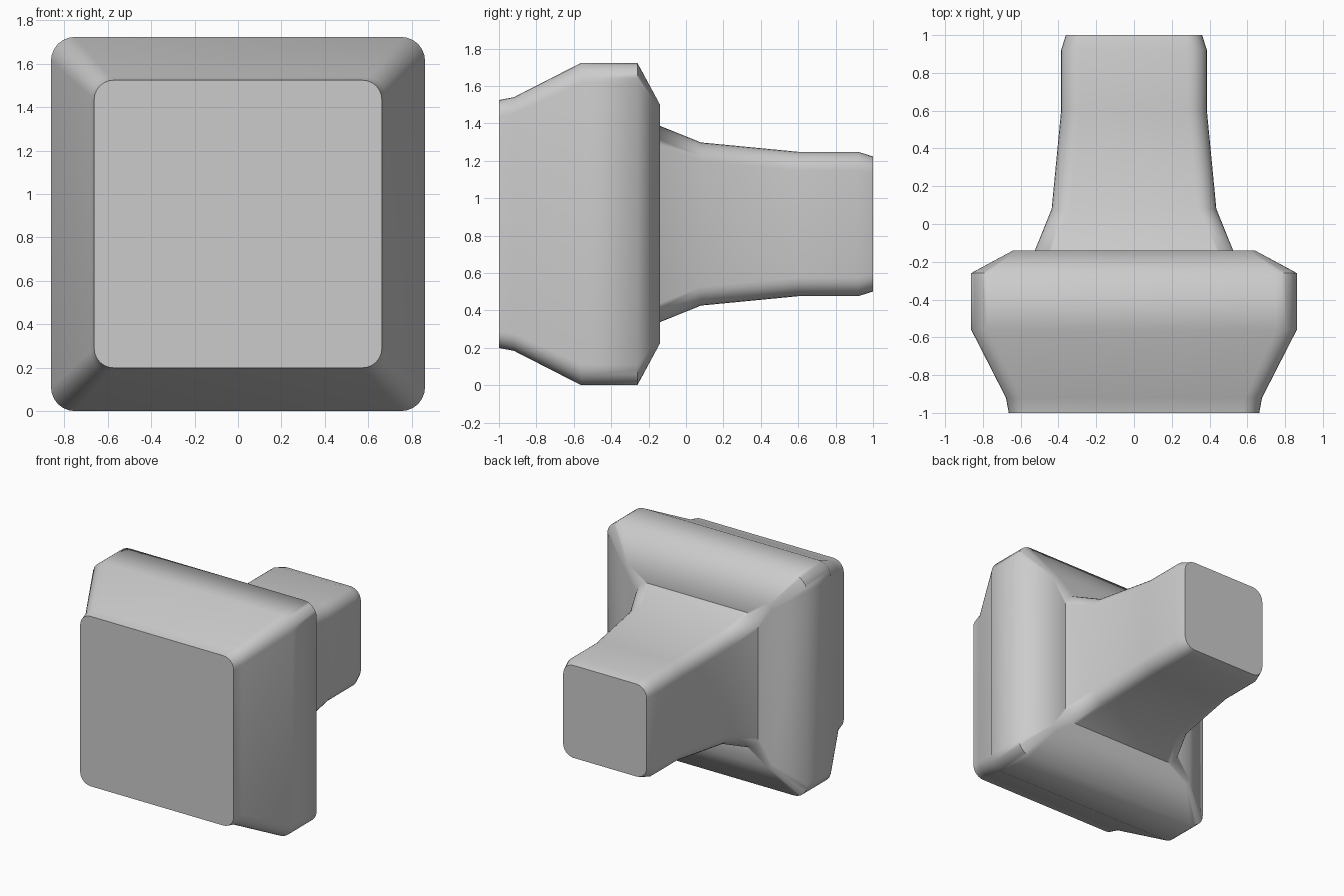
import bpy, bmesh
from math import cos, sin, pi, radians

if "Cube" in bpy.data.objects:
    bpy.data.objects.remove(bpy.data.objects["Cube"])

CENTRE_Z = 0.862
CORNER_STEPS = 6


def rounded_square(bm, y, half, radius):
    """Ring of vertices: a square with rounded corners, facing along y."""
    ring = []
    inner = half - radius
    for corner, (sx, sz) in enumerate([(1, 1), (-1, 1), (-1, -1), (1, -1)]):
        for i in range(CORNER_STEPS + 1):
            a = (corner + i / CORNER_STEPS) * pi / 2
            ring.append(bm.verts.new((sx * inner + radius * cos(a), y,
                                      CENTRE_Z + sz * inner + radius * sin(a))))
    return ring


def loft(name, sections):
    """Skin the rounded squares in order and cap both ends."""
    bm = bmesh.new()
    rings = [rounded_square(bm, *s) for s in sections]
    n = len(rings[0])
    for a, b in zip(rings, rings[1:]):
        for i in range(n):
            j = (i + 1) % n
            bm.faces.new((a[i], a[j], b[j], b[i]))
    bm.faces.new(rings[0])
    bm.faces.new(rings[-1])
    bmesh.ops.recalc_face_normals(bm, faces=bm.faces)
    mesh = bpy.data.meshes.new(name)
    bm.to_mesh(mesh)
    bm.free()
    obj = bpy.data.objects.new(name, mesh)
    bpy.context.collection.objects.link(obj)
    bpy.ops.object.select_all(action='DESELECT')
    obj.select_set(True)
    bpy.context.view_layer.objects.active = obj
    bpy.ops.object.shade_smooth_by_angle(angle=radians(65))
    return obj


# One continuous body, sections as (y, half width, corner radius)
head = [(-1.0, 0.663, 0.09), (-0.92, 0.678, 0.09), (-0.56, 0.862, 0.11),
        (-0.26, 0.862, 0.11), (-0.14, 0.64, 0.04)]
stem = [(-0.14, 0.525, 0.10), (0.08, 0.436, 0.10), (0.60, 0.386, 0.10),
        (0.92, 0.386, 0.10), (1.0, 0.361, 0.09)]
loft("square_knob", head + stem)
